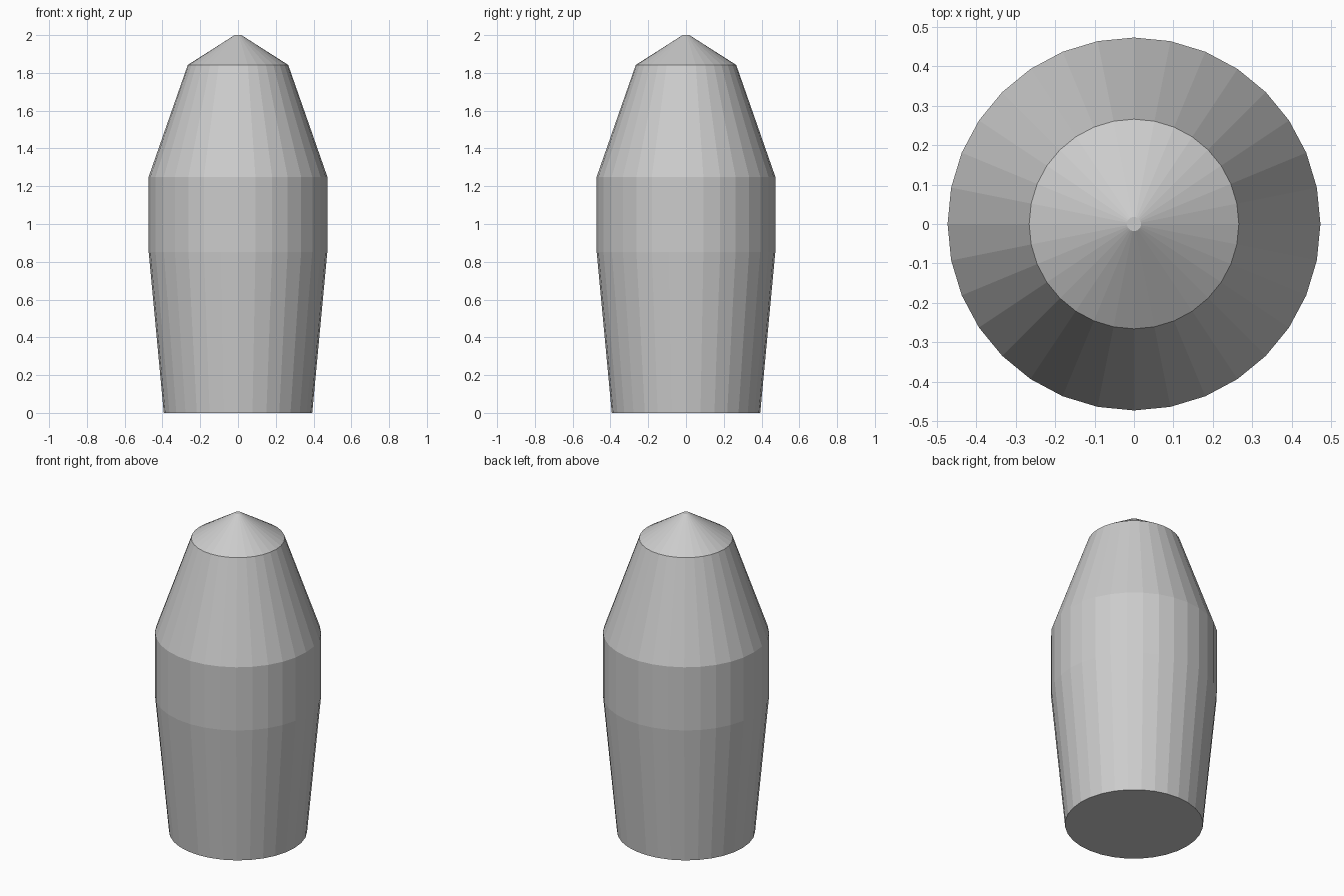
import bpy, bmesh
from math import cos, sin, tau

if "Cube" in bpy.data.objects:
    bpy.data.objects.remove(bpy.data.objects["Cube"])

SIDES = 32

# Profile from base to tip: (radius, height)
profile = [(0.393, 0.0), (0.473, 0.853), (0.473, 1.25), (0.266, 1.842), (0.018, 2.0)]


def lathe(name, points):
    bm = bmesh.new()
    rings = [[bm.verts.new((r * cos(tau * i / SIDES), r * sin(tau * i / SIDES), z))
              for i in range(SIDES)] for r, z in points]
    for low, high in zip(rings, rings[1:]):
        for i in range(SIDES):
            j = (i + 1) % SIDES
            bm.faces.new((low[i], low[j], high[j], high[i]))
    # Flat caps at the base and the tip
    bm.faces.new(rings[0][::-1])
    bm.faces.new(rings[-1])
    mesh = bpy.data.meshes.new(name)
    bm.to_mesh(mesh)
    bm.free()
    obj = bpy.data.objects.new(name, mesh)
    bpy.context.collection.objects.link(obj)
    return obj


# Tapered body with conical tip
lathe("tapered_body", profile)
